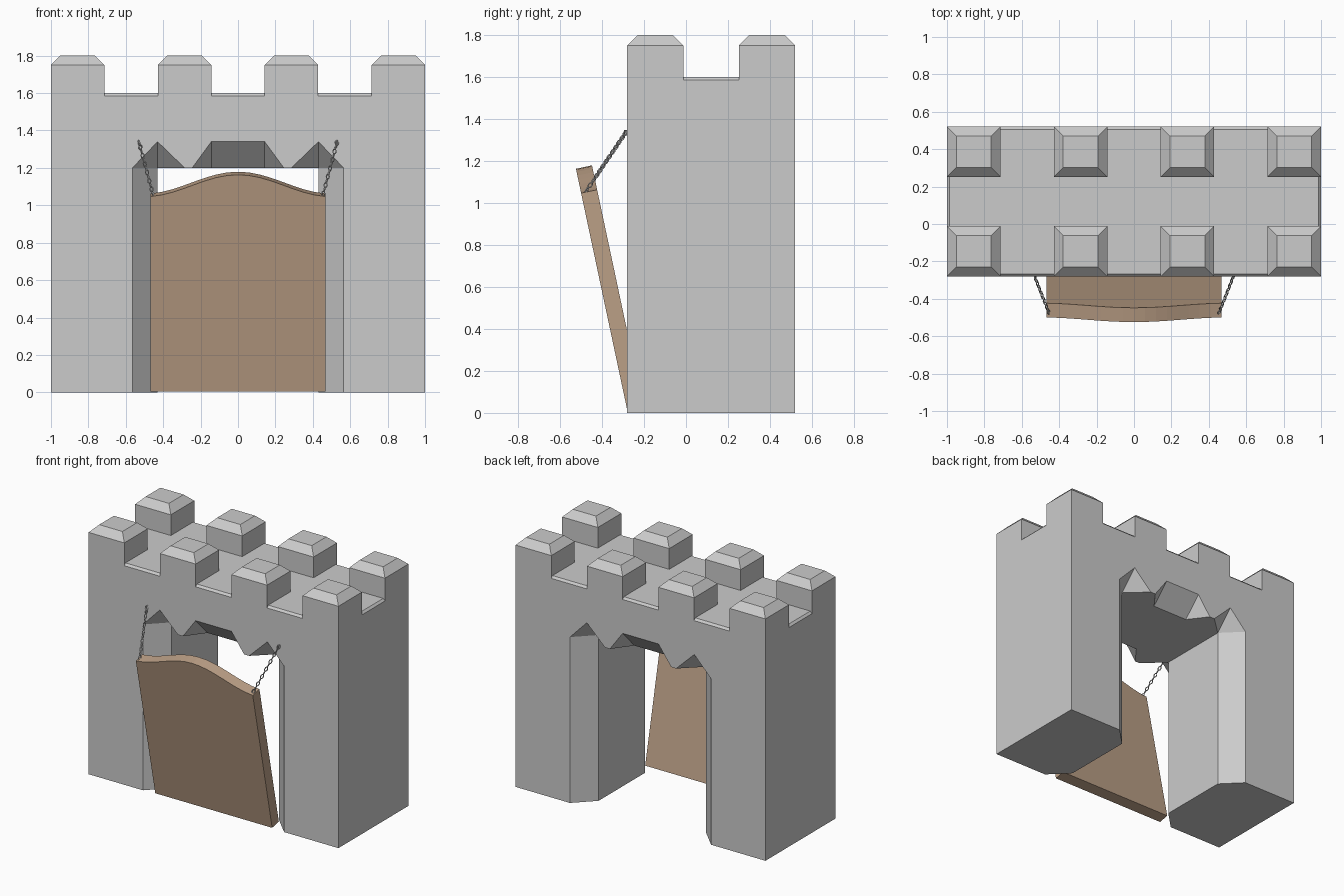
import bpy, bmesh, math
from mathutils import Vector, Matrix

if "Cube" in bpy.data.objects:
    bpy.data.objects.remove(bpy.data.objects["Cube"])

CY = 0.12  # centre of the wall in y


def finish(bm, name, mat=None):
    bmesh.ops.remove_doubles(bm, verts=bm.verts, dist=1e-5)
    bmesh.ops.recalc_face_normals(bm, faces=bm.faces)
    me = bpy.data.meshes.new(name)
    bm.to_mesh(me)
    bm.free()
    ob = bpy.data.objects.new(name, me)
    bpy.context.collection.objects.link(ob)
    if mat:
        me.materials.append(mat)
    return ob


def add_face(bm, pts):
    bm.faces.new([bm.verts.new(p) for p in pts])


# gate wall: one quarter, mirrored in x and y
bm = bmesh.new()
F, I = -0.4, -0.265           # outer face and inner edge of the gateway chamfer
ZC, ZP, ZE, ZT = 1.2, 1.34, 1.585, 1.6
front = [(0, ZP), (0.143, ZP), (0.245, ZC), (0.285, ZC), (0.43, ZP), (0.565, ZC),
         (0.565, 0), (1, 0), (1, ZE), (0, ZE)]
add_face(bm, [(x, F, z) for x, z in front])
add_face(bm, [(1, F, 0), (1, 0, 0), (1, 0, ZE), (1, F, ZE)])
# rim chamfer and walkway
e = 0.014
add_face(bm, [(0, F, ZE), (1, F, ZE), (1 - e, F + e, ZT), (0, F + e, ZT)])
add_face(bm, [(1, F, ZE), (1, 0, ZE), (1 - e, 0, ZT), (1 - e, F + e, ZT)])
add_face(bm, [(0, F + e, ZT), (1 - e, F + e, ZT), (1 - e, 0, ZT), (0, 0, ZT)])
# pillar underside, flare and passage side
foot = [(0.565, F), (1, F), (1, 0), (0.43, 0), (0.43, I)]
add_face(bm, [(x, y, 0) for x, y in foot])
add_face(bm, [(0.565, F, 0), (0.43, I, 0), (0.43, I, ZC), (0.565, F, ZC)])
add_face(bm, [(0.43, I, 0), (0.43, 0, 0), (0.43, 0, ZC), (0.43, I, ZC)])
# passage ceiling and its faceted notches
ceil = [(0, 0), (0.43, 0), (0.43, I), (0.285, F), (0.245, F), (0.143, I), (0, I)]
add_face(bm, [(x, y, ZC) for x, y in ceil])
add_face(bm, [(0, I, ZC), (0.143, I, ZC), (0.143, F, ZP), (0, F, ZP)])
add_face(bm, [(0.143, I, ZC), (0.245, F, ZC), (0.143, F, ZP)])
add_face(bm, [(0.285, F, ZC), (0.43, I, ZC), (0.43, F, ZP)])
add_face(bm, [(0.43, I, ZC), (0.565, F, ZC), (0.43, F, ZP)])
bmesh.ops.remove_doubles(bm, verts=bm.verts, dist=1e-5)
for axis in (0, 1):
    dup = bmesh.ops.duplicate(bm, geom=bm.verts[:] + bm.edges[:] + bm.faces[:])["geom"]
    for v in dup:
        if isinstance(v, bmesh.types.BMVert):
            v.co[axis] *= -1
    bmesh.ops.remove_doubles(bm, verts=bm.verts, dist=1e-5)
wall = finish(bm, "gate_wall")
wall.location.y = CY

# merlons with chamfered caps
W = 2 / 7
for row, (y0, y1) in (("front", (-0.28, -0.012)), ("back", (0.252, 0.52))):
    for i in range(4):
        x0 = -1 + 2 * i * W
        bm = bmesh.new()
        rings = []
        for z, d in ((ZE, 0), (1.75, 0), (1.8, 0.05)):
            rings.append([bm.verts.new(p) for p in (
                (x0 + d, y0 + d, z), (x0 + W - d, y0 + d, z),
                (x0 + W - d, y1 - d, z), (x0 + d, y1 - d, z))])
        for a, b in zip(rings, rings[1:]):
            for k in range(4):
                n = (k + 1) % 4
                bm.faces.new((a[k], a[n], b[n], b[k]))
        bm.faces.new(rings[-1])
        finish(bm, f"merlon_{row}_{i + 1}")

# drawbridge: arched plank, leaning forward
wood = bpy.data.materials.new("wood")
wood.diffuse_color = (0.5, 0.35, 0.24, 1)
wood.use_nodes = True
wood.node_tree.nodes["Principled BSDF"].inputs["Base Color"].default_value = wood.diffuse_color
bm = bmesh.new()
HW, N = 0.468, 16
outline = [(-HW, 0), (HW, 0)]
for i in range(N + 1):
    x = HW - 2 * HW * i / N
    outline.append((x, 1.065 + 0.12 * (0.5 + 0.5 * math.cos(math.pi * x / 0.5))))
face = bm.faces.new([bm.verts.new((x, 0, z)) for x, z in outline])
ext = bmesh.ops.extrude_face_region(bm, geom=[face])["geom"]
bmesh.ops.translate(bm, vec=(0, 0.078, 0),
                    verts=[v for v in ext if isinstance(v, bmesh.types.BMVert)])
bridge = finish(bm, "drawbridge", wood)
bridge.location = (0, -0.278, 0.004)
bridge.rotation_euler.x = math.radians(12)


# chains of small alternating links
def add_link(bm, centre, rot, half_len, half_wid, r, seg=8, sides=4):
    rings = []
    for i in range(seg):
        a = 2 * math.pi * (i + 0.5) / seg
        ring = []
        for j in range(sides):
            b = 2 * math.pi * j / sides
            p = Vector((math.cos(a) * (half_wid + r * math.cos(b)), r * math.sin(b),
                        math.sin(a) * (half_len + r * math.cos(b))))
            ring.append(bm.verts.new(centre + rot @ p))
        rings.append(ring)
    for i in range(seg):
        a, b = rings[i], rings[(i + 1) % seg]
        for j in range(sides):
            k = (j + 1) % sides
            bm.faces.new((a[j], b[j], b[k], a[k]))


LINKS = 13
for side, name in ((-1, "left"), (1, "right")):
    bm = bmesh.new()
    top = Vector((side * 0.528, -0.289, 1.333))
    low = Vector((side * 0.456, -0.472, 1.063))
    rot = (top - low).to_track_quat('Z', 'Y').to_matrix()
    for i in range(LINKS):
        turn = Matrix.Rotation(math.radians(45 + 90 * (i % 2)), 3, 'Z')
        add_link(bm, low.lerp(top, i / (LINKS - 1)), rot @ turn, 0.015, 0.009, 0.0035)
    # wall ring
    add_link(bm, Vector((side * 0.53, -0.285, 1.335)), Matrix.Rotation(math.pi / 2, 3, 'Z'),
             0.015, 0.012, 0.004, seg=4)
    finish(bm, f"chain_{name}")
